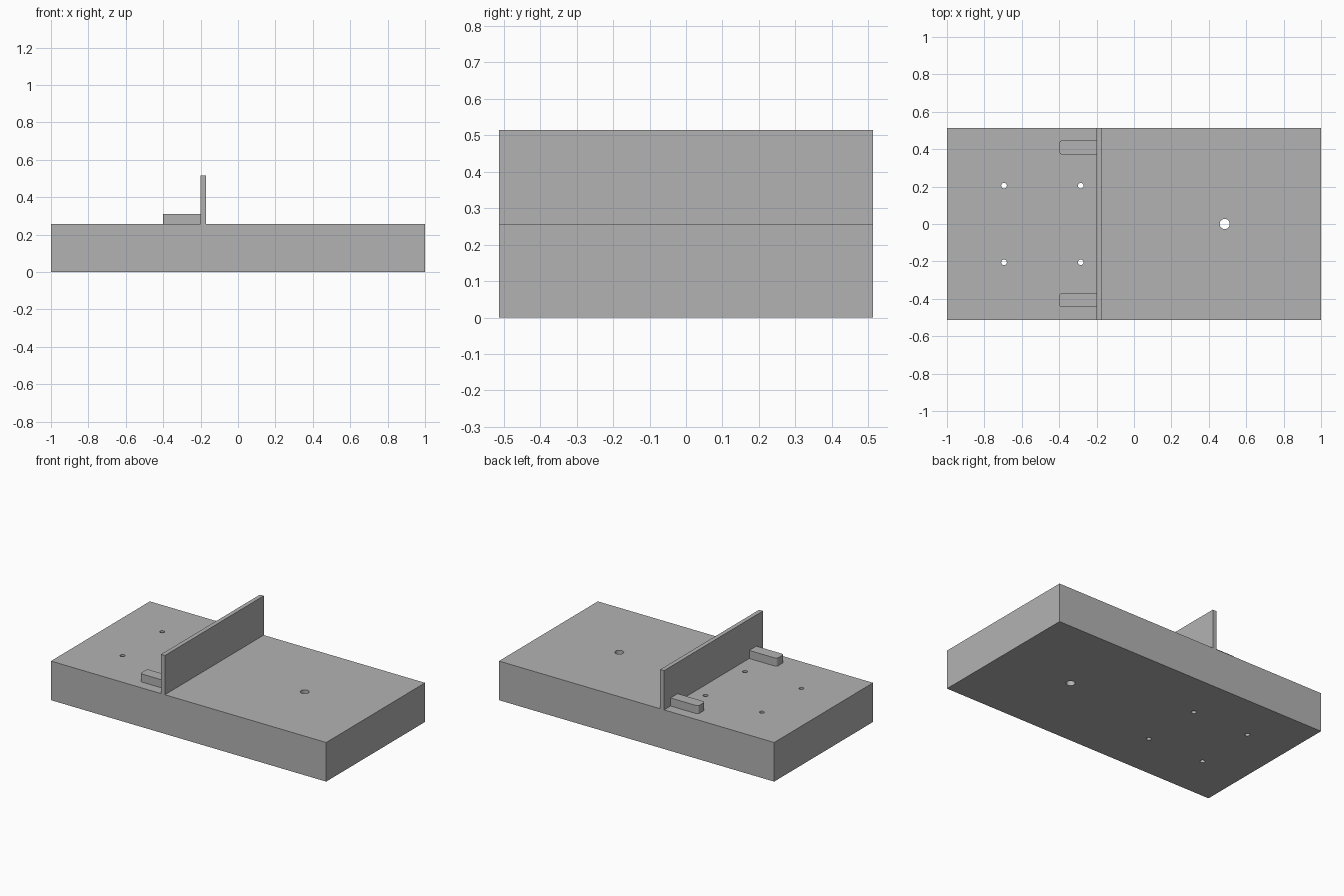
import bpy, bmesh
from mathutils import Matrix, Vector

cube = bpy.data.objects.get("Cube")
if cube:
    bpy.data.objects.remove(cube, do_unlink=True)

# Single grey material
grey = bpy.data.materials.new("plain grey")
grey.use_nodes = True
grey.diffuse_color = (0.45, 0.45, 0.45, 1)
grey.node_tree.nodes["Principled BSDF"].inputs["Base Color"].default_value = grey.diffuse_color

HALF_DEPTH = 0.513
BASE_TOP = 0.257
WALL_LEFT = -0.2


def finish(name, bm):
    mesh = bpy.data.meshes.new(name)
    bm.to_mesh(mesh)
    bm.free()
    mesh.materials.append(grey)
    obj = bpy.data.objects.new(name, mesh)
    bpy.context.collection.objects.link(obj)
    return obj


def box_mesh(low, high):
    low, high = Vector(low), Vector(high)
    bm = bmesh.new()
    bmesh.ops.create_cube(bm, size=1, matrix=Matrix.Translation((low + high) / 2)
                          @ Matrix.Diagonal((*(high - low), 1)))
    return bm


# Base slab
base = finish("base_slab", box_mesh((-1, -HALF_DEPTH, 0), (1, HALF_DEPTH, BASE_TOP)))

# Through holes: four mounting holes and one larger hole
holes = [(x, y, 0.015) for x in (-0.695, -0.285) for y in (-0.205, 0.205)]
holes.append((0.485, 0, 0.027))
bm = bmesh.new()
for x, y, radius in holes:
    bmesh.ops.create_cone(bm, cap_ends=True, segments=24, radius1=radius, radius2=radius,
                          depth=1, matrix=Matrix.Translation((x, y, BASE_TOP / 2)))
cutter = finish("hole_cutter", bm)
cutter.hide_render = True

cut = base.modifiers.new("holes", 'BOOLEAN')
cut.operation = 'DIFFERENCE'
cut.solver = 'EXACT'
cut.object = cutter
bpy.context.view_layer.objects.active = base
base.select_set(True)
bpy.ops.object.modifier_apply(modifier=cut.name)
bpy.data.objects.remove(cutter, do_unlink=True)
bpy.ops.object.shade_smooth_by_angle()

# Upright partition
finish("partition_wall", box_mesh((WALL_LEFT, -HALF_DEPTH, BASE_TOP),
                                  (-0.172, HALF_DEPTH, 0.515)))

# Two support blocks with rounded outer corners
for name, y in (("front_support_block", -0.408), ("back_support_block", 0.409)):
    bm = box_mesh((-0.4, y - 0.037, BASE_TOP), (WALL_LEFT, y + 0.037, 0.31))
    corners = [e for e in bm.edges if all(v.co.x < -0.39 for v in e.verts)
               and abs(e.verts[0].co.z - e.verts[1].co.z) > 0.01]
    bmesh.ops.bevel(bm, geom=corners, offset=0.015, segments=4, profile=0.5, affect='EDGES')
    finish(name, bm)
